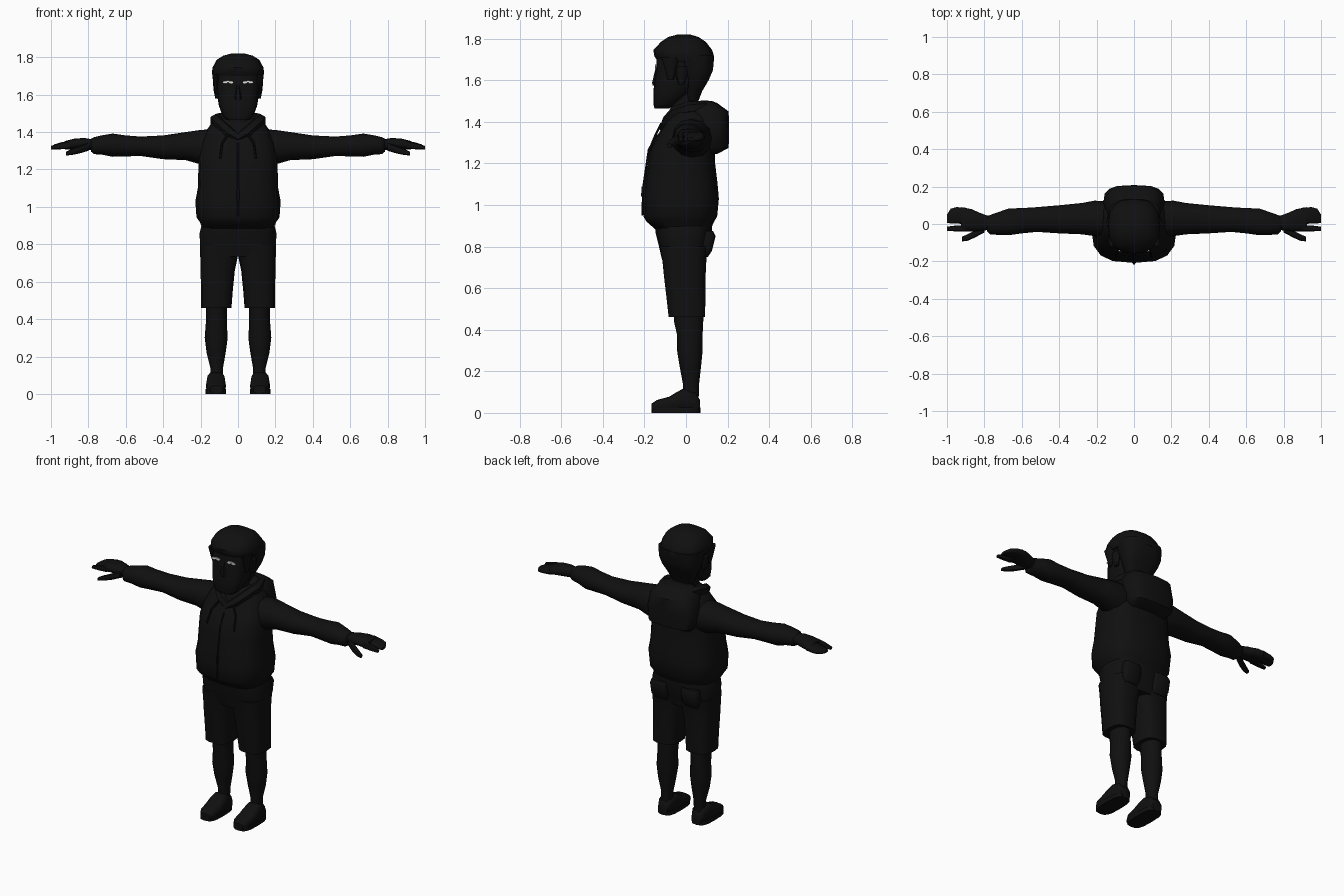
import bpy, bmesh, math


def material(name, value):
    m = bpy.data.materials.new(name)
    m.diffuse_color = (*value, 1)
    return m


BLACK = material("near_black", (0.005, 0.005, 0.005))
WHITE = material("eye_white", (0.75, 0.75, 0.73))


def finish(obj, mat, mirror=False, angle=50):
    obj.data.materials.clear()
    obj.data.materials.append(mat)
    if mirror:
        obj.modifiers.new("mirror", 'MIRROR')
    bpy.ops.object.select_all(action='DESELECT')
    obj.select_set(True)
    bpy.context.view_layer.objects.active = obj
    bpy.ops.object.shade_smooth_by_angle(angle=math.radians(angle))


def loft(name, axis, rings, n=12, power=2.5, mirror=False, mat=BLACK):
    """Rings are (position, u min, u max, v min, v max) along the axis."""
    bm = bmesh.new()
    loops = []
    for t, u0, u1, v0, v1 in rings:
        loop = []
        for i in range(n):
            c, s = math.cos(math.tau * i / n), math.sin(math.tau * i / n)
            u = (u0 + u1) / 2 + (u1 - u0) / 2 * math.copysign(abs(c) ** (2 / power), c)
            v = (v0 + v1) / 2 + (v1 - v0) / 2 * math.copysign(abs(s) ** (2 / power), s)
            loop.append(bm.verts.new({'x': (t, u, v), 'y': (u, t, v), 'z': (u, v, t)}[axis]))
        loops.append(loop)
    for a, b in zip(loops, loops[1:]):
        for i in range(n):
            j = (i + 1) % n
            bm.faces.new((a[i], a[j], b[j], b[i]))
    bm.faces.new(loops[0])
    bm.faces.new(loops[-1])
    bmesh.ops.recalc_face_normals(bm, faces=bm.faces)
    mesh = bpy.data.meshes.new(name)
    bm.to_mesh(mesh)
    bm.free()
    obj = bpy.data.objects.new(name, mesh)
    bpy.context.collection.objects.link(obj)
    finish(obj, mat, mirror)
    return obj


def body(name, rows, **kw):
    """Symmetric vertical loft from (z, half width, y min, y max)."""
    return loft(name, 'z', [(z, -w, w, a, b) for z, w, a, b in rows], **kw)


def tube(name, points, radius, cyclic=False, mirror=False):
    cu = bpy.data.curves.new(name, 'CURVE')
    cu.dimensions = '3D'
    cu.bevel_depth, cu.bevel_resolution, cu.use_fill_caps = radius, 1, True
    sp = cu.splines.new('POLY')
    sp.points.add(len(points) - 1)
    for p, co in zip(sp.points, points):
        p.co = (*co, 1)
    sp.use_cyclic_u = cyclic
    obj = bpy.data.objects.new(name, cu)
    bpy.context.collection.objects.link(obj)
    bpy.ops.object.select_all(action='DESELECT')
    obj.select_set(True)
    bpy.context.view_layer.objects.active = obj
    bpy.ops.object.convert(target='MESH')
    finish(bpy.context.object, BLACK, mirror)


# Hooded top with waistband
body("hoodie_body", [
    (.885, .19, -.15, .12), (.92, .205, -.19, .135), (.945, .222, -.205, .15),
    (1.03, .228, -.208, .158), (1.10, .215, -.20, .152), (1.20, .212, -.185, .14),
    (1.27, .21, -.175, .14), (1.34, .20, -.135, .14), (1.40, .175, -.095, .13),
    (1.45, .14, -.075, .115), (1.475, .10, -.06, .10)], n=16, power=2.8)
body("hood", [
    (1.245, .12, .08, .15), (1.275, .15, .05, .205), (1.36, .165, .0, .208),
    (1.45, .145, .0, .205), (1.49, .115, .02, .15), (1.50, .09, .04, .125)], n=16, power=3.2)
tube("hood_rim", [
    (0, -.095, 1.365), (.05, -.088, 1.40), (.10, -.05, 1.445), (.12, .01, 1.465),
    (.10, .08, 1.47), (0, .11, 1.47), (-.10, .08, 1.47), (-.12, .01, 1.465),
    (-.10, -.05, 1.445), (-.05, -.088, 1.40)], .032, cyclic=True)
tube("drawstring", [(.05, -.12, 1.39), (.085, -.145, 1.34), (.095, -.178, 1.26)], .006, mirror=True)
tube("zip_line", [(0, -.14, 1.34), (0, -.18, 1.265), (0, -.207, 1.08), (0, -.21, .95)], .005)
loft("zip_pull", 'z', [(1.04, -.008, .008, -.217, -.20), (1.09, -.008, .008, -.215, -.19)], n=6)

# Sleeves and cuffs
loft("sleeve", 'x', [
    (.15, -.07, .12, 1.22, 1.415), (.21, -.065, .125, 1.23, 1.41), (.28, -.055, .112, 1.25, 1.40),
    (.40, -.05, .10, 1.255, 1.382), (.52, -.042, .09, 1.272, 1.376), (.60, -.05, .085, 1.27, 1.382),
    (.67, -.06, .083, 1.268, 1.392), (.73, -.058, .062, 1.28, 1.382), (.77, -.055, .048, 1.282, 1.372),
    (.785, -.04, .042, 1.295, 1.365)], power=2.2, mirror=True)

# Hands
loft("palm", 'x', [
    (.77, -.03, .04, 1.305, 1.36), (.82, -.038, .058, 1.305, 1.368),
    (.87, -.04, .08, 1.308, 1.366), (.925, -.04, .09, 1.306, 1.352)], mirror=True)
loft("index_finger", 'x', [
    (.90, -.04, -.006, 1.31, 1.352), (.95, -.04, -.008, 1.308, 1.342),
    (1.0, -.036, -.014, 1.308, 1.326)], n=8, mirror=True)
loft("fingers", 'x', [
    (.90, 0, .088, 1.31, 1.355), (.95, .002, .09, 1.308, 1.344),
    (.98, .003, .082, 1.308, 1.335), (1.0, .006, .05, 1.308, 1.324)], power=3, mirror=True)
loft("thumb", 'x', [
    (.80, -.045, .0, 1.30, 1.345), (.85, -.072, -.035, 1.285, 1.325),
    (.89, -.09, -.055, 1.277, 1.31), (.92, -.093, -.068, 1.275, 1.295)], n=8, mirror=True)

# Shorts with back pockets
body("shorts_hips", [
    (.735, .20, -.115, .095), (.80, .204, -.13, .11), (.86, .205, -.145, .125),
    (.90, .195, -.15, .125)], n=16, power=2.8)
loft("shorts_leg", 'z', [
    (.46, .035, .198, -.085, .093), (.55, .028, .198, -.095, .095),
    (.66, .017, .20, -.108, .096), (.74, .0, .202, -.116, .10), (.80, .0, .202, -.126, .11)],
    n=14, power=3, mirror=True)
loft("back_pocket", 'z', [
    (.75, .06, .15, .06, .105), (.78, .05, .165, .06, .125), (.85, .05, .165, .06, .142),
    (.875, .05, .16, .06, .13)], power=4, mirror=True)

# Legs and shoes
loft("lower_leg", 'z', [
    (.08, .082, .148, -.015, .062), (.14, .08, .148, -.015, .063), (.22, .066, .168, -.03, .072),
    (.30, .055, .178, -.043, .08), (.38, .06, .172, -.044, .08), (.44, .06, .17, -.058, .083),
    (.50, .06, .17, -.06, .083)], power=2.2, mirror=True)
loft("shoe", 'y', [
    (-.165, .082, .148, .004, .045), (-.14, .068, .165, .004, .062), (-.08, .064, .172, .004, .078),
    (-.045, .066, .17, .004, .10), (-.01, .07, .166, .004, .118), (.045, .074, .16, .004, .10),
    (.068, .085, .15, .004, .06)], power=3.2, mirror=True)
loft("sole", 'z', [(0, .063, .173, -.167, .07), (.025, .063, .173, -.167, .07)],
     n=16, power=3.2, mirror=True)

# Neck, face and ears
body("neck", [(1.38, .08, -.08, .075), (1.48, .07, -.075, .06), (1.58, .07, -.07, .065)])
body("face", [
    (1.465, .06, -.152, -.08), (1.485, .082, -.157, -.05), (1.54, .102, -.157, .02),
    (1.60, .112, -.152, .06), (1.67, .118, -.142, .08), (1.74, .12, -.14, .10)], n=16, power=3)
loft("nose", 'z', [(1.575, -.016, .016, -.163, -.14), (1.59, -.018, .018, -.164, -.14),
                   (1.66, -.007, .007, -.147, -.13)], n=6, mat=BLACK)
loft("ear", 'z', [(1.58, .10, .122, -.035, -.01), (1.62, .10, .13, -.05, .005),
                  (1.665, .10, .134, -.05, .01)], n=8, mirror=True)

# Hair: rounded cap with a back section and side locks
body("hair_cap", [
    (1.69, .132, -.135, .135), (1.715, .14, -.152, .135), (1.745, .136, -.157, .126),
    (1.785, .115, -.12, .095), (1.808, .08, -.085, .06), (1.82, .035, -.04, .02)], n=16, power=2.6)
body("hair_back", [
    (1.50, .07, .0, .06), (1.55, .095, -.005, .08), (1.60, .118, -.01, .11),
    (1.65, .132, -.03, .132), (1.72, .138, -.05, .135)], n=14, power=2.8)
loft("side_lock", 'z', [(1.60, .105, .12, -.085, -.06), (1.65, .10, .13, -.10, -.05),
                        (1.71, .10, .137, -.12, -.03)], n=8, mirror=True)

# Eyes: thin white plates with dark irises
loft("eye", 'y', [(-.148, .024, .084, 1.658, 1.675), (-.14, .024, .084, 1.658, 1.675)],
     n=8, power=2.5, mirror=True, mat=WHITE)
loft("iris", 'y', [(-.150, .047, .059, 1.657, 1.667), (-.145, .047, .059, 1.657, 1.667)],
     n=8, power=2, mirror=True)
